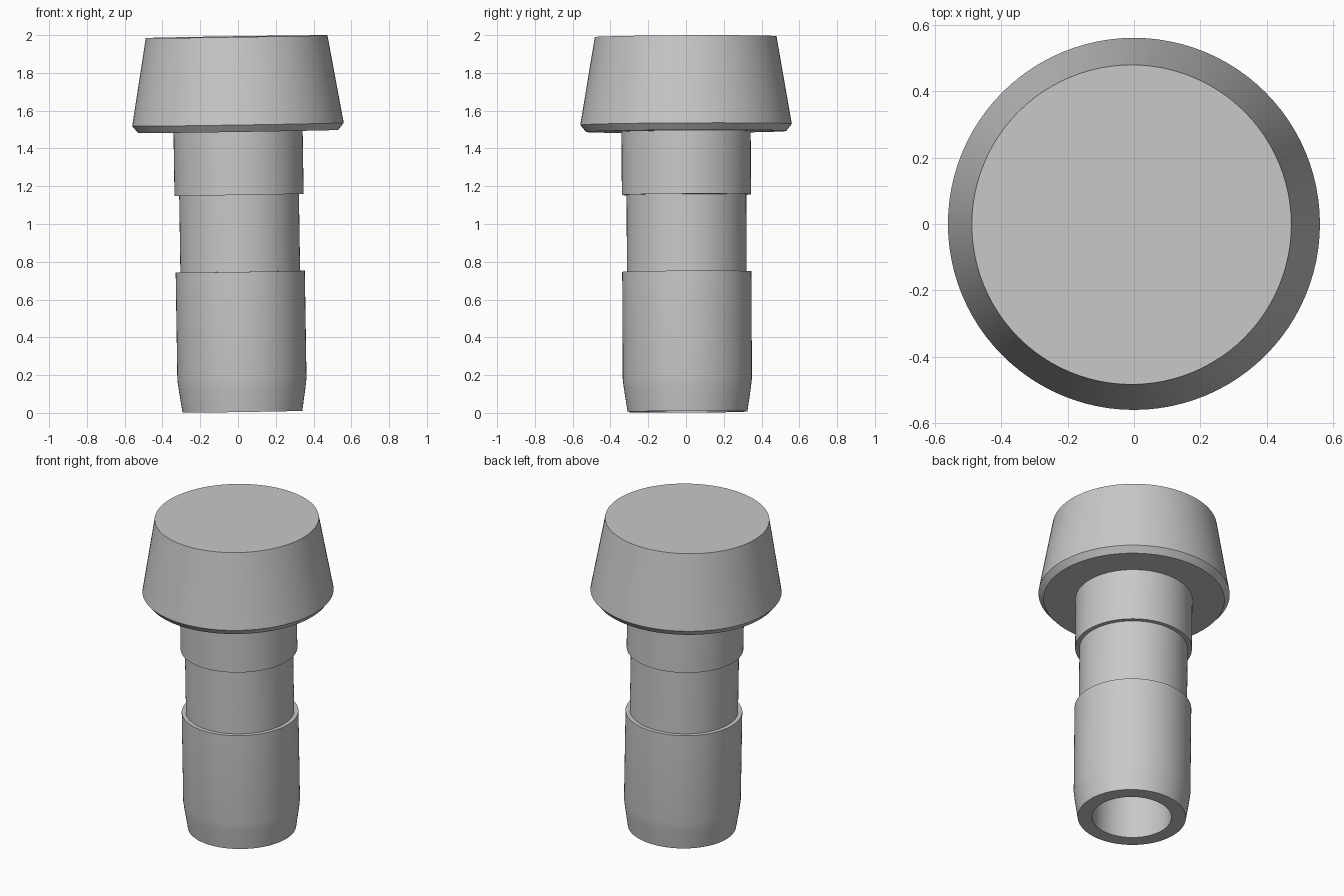
import bpy
import bmesh
from math import radians
from mathutils import Matrix, Vector

default = bpy.data.objects.get("Cube")
if default:
    bpy.data.objects.remove(default, do_unlink=True)

SEGMENTS = 96

# One grey for the whole stopper
grey = bpy.data.materials.new("plain grey")
grey.use_nodes = True
colour = (0.58, 0.58, 0.58, 1)
grey.diffuse_color = colour
grey.node_tree.nodes["Principled BSDF"].inputs["Base Color"].default_value = colour

# The whole part leans very slightly
lean = (Matrix.Translation((0.008, 0.003, 1))
        @ Matrix.Rotation(-0.0155, 4, "Y")
        @ Matrix.Rotation(0.005, 4, "X")
        @ Matrix.Translation((0, 0, -1)))


def lathe(name, profile):
    """Revolve (radius, height) points round z; radius 0 closes the end."""
    bm = bmesh.new()
    verts = [bm.verts.new((r, 0, z)) for r, z in profile]
    edges = [bm.edges.new(pair) for pair in zip(verts, verts[1:])]
    bmesh.ops.spin(bm, geom=verts + edges, cent=Vector(), axis=(0, 0, 1),
                   angle=radians(360), steps=SEGMENTS, use_merge=True)
    bmesh.ops.remove_doubles(bm, verts=bm.verts, dist=0.0001)
    bmesh.ops.recalc_face_normals(bm, faces=bm.faces)
    bm.transform(lean)
    mesh = bpy.data.meshes.new(name)
    bm.to_mesh(mesh)
    bm.free()
    mesh.materials.append(grey)
    obj = bpy.data.objects.new(name, mesh)
    bpy.context.collection.objects.link(obj)
    bpy.ops.object.select_all(action="DESELECT")
    obj.select_set(True)
    bpy.context.view_layer.objects.active = obj
    bpy.ops.object.shade_smooth_by_angle(angle=radians(25))
    return obj


# Tapered head, grooved shank and blind bore, revolved as one solid
lathe("hollow_stopper", [
    (0, 1.992), (0.481, 1.992),                  # flat top
    (0.56, 1.527), (0.53, 1.49),                 # head side and lower bevel
    (0.342, 1.49), (0.342, 1.155),               # collar
    (0.317, 1.155), (0.317, 0.748),              # groove
    (0.342, 0.748), (0.342, 0.18),               # lower shank
    (0.336, 0.13), (0.317, 0.006),               # tapered tip
    (0.232, 0.006), (0.232, 1.49), (0, 1.49),    # bore
])
